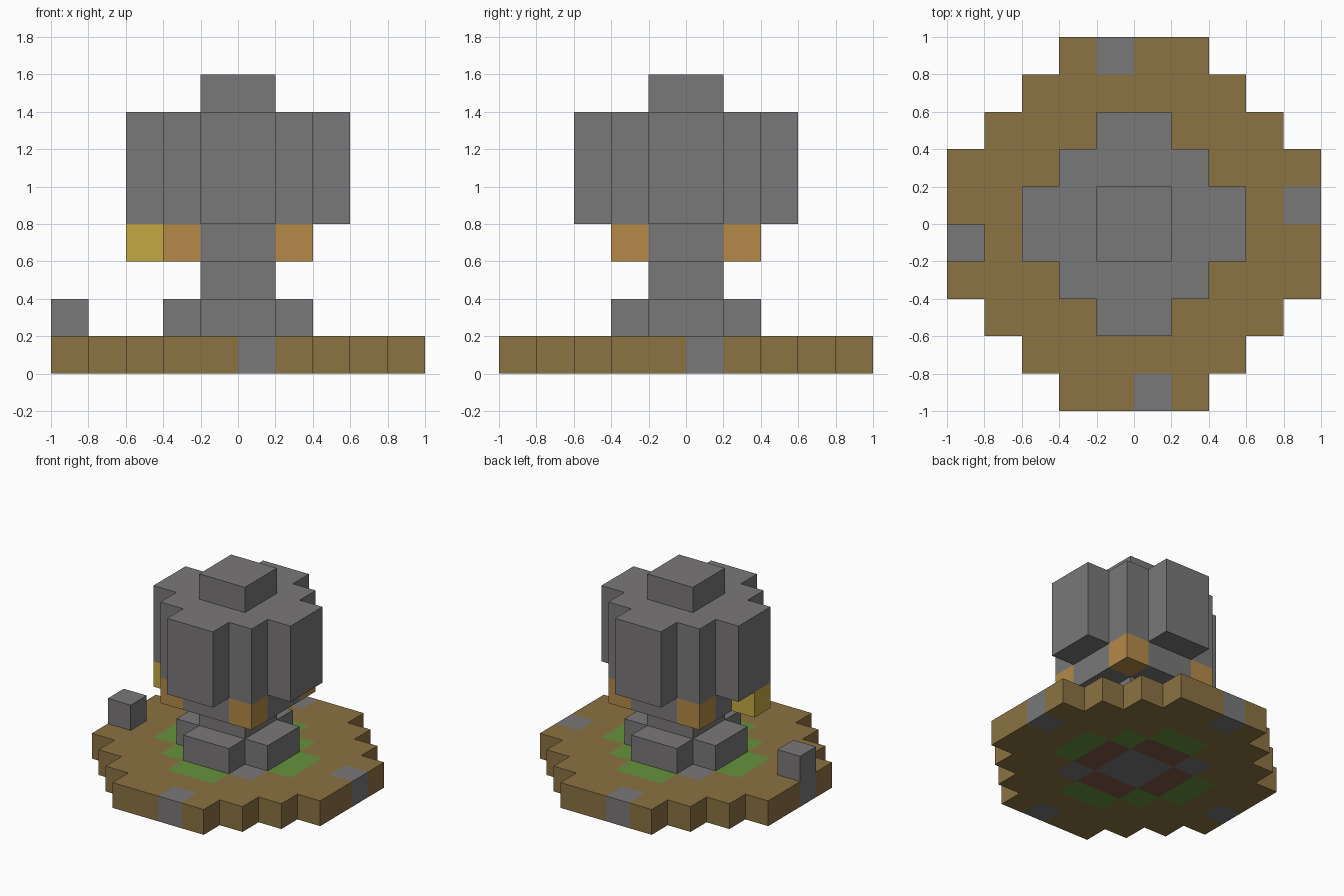
import bpy
import bmesh
from mathutils import Vector

CELL = 0.2

if "Cube" in bpy.data.objects:
    bpy.data.objects.remove(bpy.data.objects["Cube"], do_unlink=True)


def make_material(name, rgb):
    """Flat material from an sRGB colour."""
    linear = [((c / 255 + 0.055) / 1.055) ** 2.4 for c in rgb]
    mat = bpy.data.materials.new(name)
    mat.use_nodes = True
    mat.diffuse_color = (*linear, 1)
    bsdf = mat.node_tree.nodes["Principled BSDF"]
    bsdf.inputs["Base Color"].default_value = (*linear, 1)
    bsdf.inputs["Roughness"].default_value = 0.9
    return mat


MATERIALS = {
    "stone": make_material("stone_grey", (122, 120, 121)),
    "earth": make_material("earth_brown", (139, 115, 67)),
    "soil": make_material("reddish_soil", (128, 88, 70)),
    "grass": make_material("grass_green", (101, 147, 62)),
    "copper": make_material("copper_orange", (181, 138, 72)),
    "gold": make_material("gold_yellow", (196, 168, 66)),
}


def ring(i):
    """Distance of a cell from the centre line, the same on both sides."""
    return i if i >= 0 else -1 - i


def plan(inside, colour=lambda i, j: "stone"):
    """Grid cells that satisfy a rule, each with its colour."""
    return {(i, j): colour(i, j) for i in range(-5, 5) for j in range(-5, 5)
            if inside(ring(i), ring(j))}


def build(name, cells, bottom, top):
    """Closed outer shell of a block layer between two heights in cells."""
    bm = bmesh.new()
    used = sorted(set(cells.values()))
    up = Vector((0, 0, 1))
    half = Vector((0.5, 0.5, (top - bottom) / 2))
    for (i, j), colour in cells.items():
        centre = Vector((i + 0.5, j + 0.5, (bottom + top) / 2))
        sides = [Vector((dx, dy, 0))
                 for dx, dy in ((1, 0), (0, 1), (-1, 0), (0, -1))
                 if (i + dx, j + dy) not in cells]
        for n in sides + [up, -up]:
            if n.z:
                t, u = Vector((1, 0, 0)), Vector((0, n.z, 0))
            else:
                t, u = up.cross(n), up
            corners = [n - t - u, n + t - u, n + t + u, n - t + u]
            face = bm.faces.new(
                [bm.verts.new((centre + c * half) * CELL) for c in corners])
            face.material_index = used.index(colour)
    bmesh.ops.remove_doubles(bm, verts=bm.verts, dist=0.001)
    mesh = bpy.data.meshes.new(name)
    bm.to_mesh(mesh)
    bm.free()
    for key in used:
        mesh.materials.append(MATERIALS[key])
    obj = bpy.data.objects.new(name, mesh)
    bpy.context.collection.objects.link(obj)
    return obj


def ground_colour(i, j):
    a, b = ring(i), ring(j)
    same_side = (i >= 0) == (j >= 0)
    if a + b == 0:
        return "stone"
    if a + b == 1:
        return "soil"
    if a == b == 1:
        return "grass" if same_side else "stone"
    if a + b == 2:
        return "grass"
    # one paving stone on each rim, turning around the centre
    if (a, b) == (4, 0) and same_side or (a, b) == (0, 4) and not same_side:
        return "stone"
    return "earth"


def waist_colour(i, j):
    return "copper" if ring(i) + ring(j) == 2 else "stone"


# Round ground with a patterned middle
build("ground", plan(lambda a, b: a + b <= 5, ground_colour), 0, 1)
build("rim_stone", {(-5, -1): "stone"}, 1, 2)

# Pillar: cross-shaped foot, neck, waist with copper corners
build("pillar_foot", plan(lambda a, b: a + b <= 1), 1, 2)
build("pillar_neck", plan(lambda a, b: a + b == 0), 2, 3)
build("pillar_waist", plan(lambda a, b: max(a, b) <= 1, waist_colour), 3, 4)
build("gold_block", {(-3, -1): "gold"}, 3, 4)

# Heavy head and cap
build("pillar_head", plan(lambda a, b: a + b <= 2), 4, 7)
build("pillar_cap", plan(lambda a, b: a + b == 0), 7, 8)
